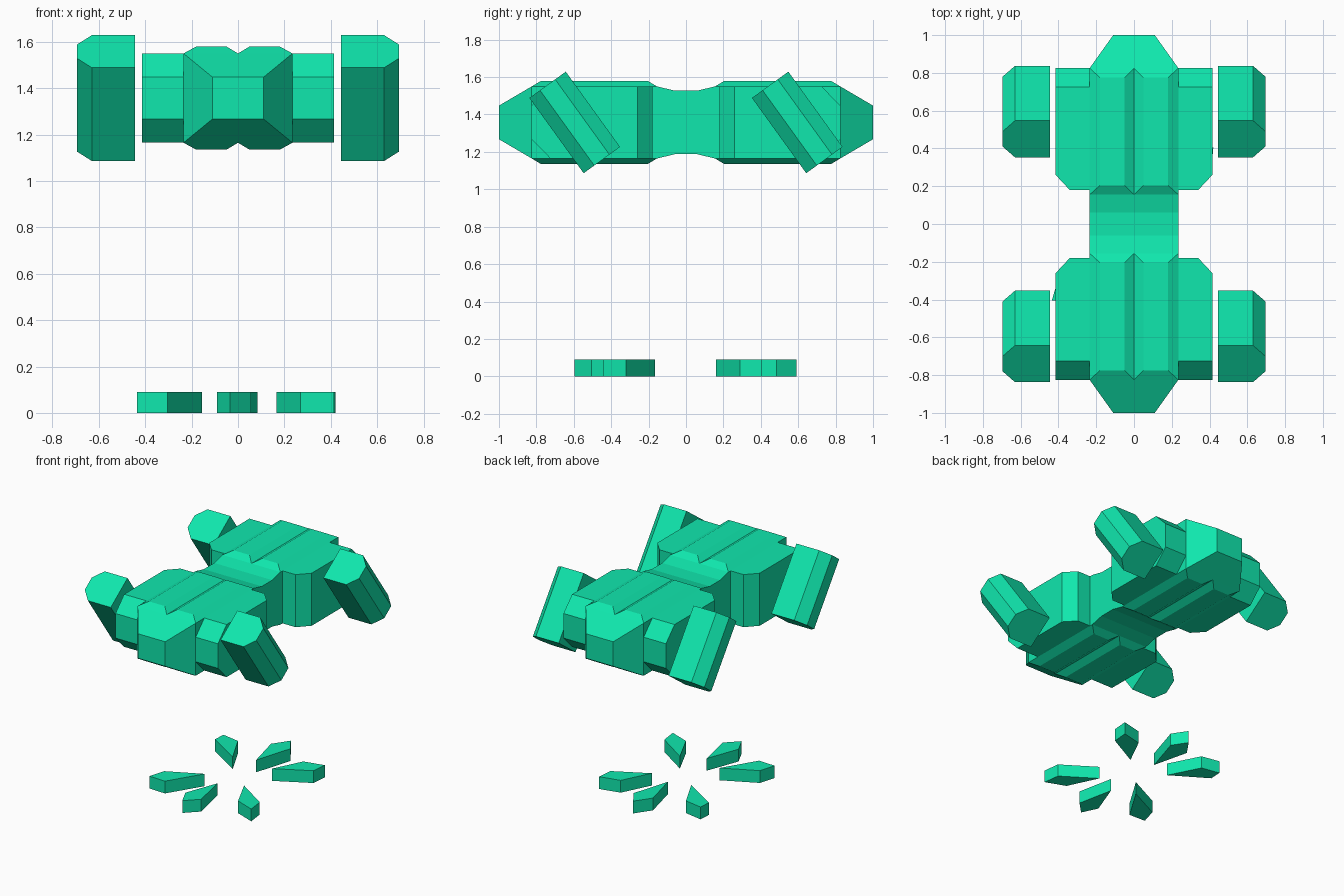
import bpy, bmesh, math
from mathutils import Matrix

if "Cube" in bpy.data.objects:
    bpy.data.objects.remove(bpy.data.objects["Cube"])

MID = 1.3575  # height of the body's centre line

mat = bpy.data.materials.new("mint")
mat.diffuse_color = (0.005, 0.80, 0.42, 1)
mat.use_nodes = True
mat.node_tree.nodes["Principled BSDF"].inputs["Base Color"].default_value = mat.diffuse_color


def loft(name, rings, loc, mirror=(), cap_start=True):
    """Skin a list of closed rings with equal point counts, cap the ends, mirror if asked."""
    bm = bmesh.new()
    loops = [[bm.verts.new(p) for p in ring] for ring in rings]
    n = len(loops[0])
    for a, b in zip(loops, loops[1:]):
        for i in range(n):
            j = (i + 1) % n
            bm.faces.new((a[i], a[j], b[j], b[i]))
    if cap_start:
        bm.faces.new(loops[0])
    bm.faces.new(loops[-1][::-1])
    bmesh.ops.recalc_face_normals(bm, faces=bm.faces)
    mesh = bpy.data.meshes.new(name)
    bm.to_mesh(mesh)
    bm.free()
    mesh.materials.append(mat)
    obj = bpy.data.objects.new(name, mesh)
    obj.location = loc
    bpy.context.collection.objects.link(obj)
    if mirror:
        mod = obj.modifiers.new("Mirror", 'MIRROR')
        mod.use_axis = ['X' in mirror, 'Y' in mirror, 'Z' in mirror]
        mod.use_mirror_merge = False
    return obj


def section(y, x0, x1, h):
    """Rectangle across the body at depth y, from x0 to x1 and +-h tall."""
    return [(x0, y, -h), (x1, y, -h), (x1, y, h), (x0, y, h)]


def plate(z, x0, x1, y0, y1):
    """Horizontal rectangle."""
    return [(x0, y0, z), (x1, y0, z), (x1, y1, z), (x0, y1, z)]


# Hull: tapered nose, front body, pinched waist, rear body, tapered tail
half = [(1.0, 0.11, 0.09), (0.825, 0.235, 0.1925), (0.155, 0.235, 0.1925), (0.06, 0.235, 0.17)]
stations = [(-y, w, h) for y, w, h in half] + half[::-1]
loft("hull", [section(y, -w, w, h) for y, w, h in stations], (0, 0, MID))

# Raised ridges on top and bottom, leaving a groove along the middle
loft("ridges", [plate(0.1925, 0, 0.235, -0.825, -0.155),
                plate(0.2225, 0.05, 0.18, -0.775, -0.205)],
     (0, 0, MID), "XYZ", cap_start=False)

# Shoulder blocks beside the hull, bevelled at the outer end and the waist
loft("shoulders", [section(y, 0.235, w, h) for y, w, h in
                   [(-0.825, 0.415, 0.09), (-0.725, 0.415, 0.1925),
                    (-0.26, 0.415, 0.1925), (-0.18, 0.34, 0.1925)]],
     (0, 0, MID), "XY")

# Slanted six-sided legs, all leaning the same way
tilt = Matrix.Rotation(math.radians(35.8), 3, 'X')
outline = [(0.445, -0.12), (0.63, -0.12), (0.695, -0.05),
           (0.695, 0.05), (0.63, 0.12), (0.445, 0.12)]
for name, y in (("front_legs", -0.595), ("rear_legs", 0.595)):
    loft(name, [[tilt @ Matrix.Translation((x, w, z)).translation for x, w in outline]
                for z in (-0.248, 0.248)], (0, y, MID), "X")

# Ring of pointed floor stones, each with its tip towards the centre
stones = [
    [(0.165, 0.16), (0.41, 0.29), (0.42, 0.405), (0.27, 0.37)],
    [(0.0, 0.21), (0.085, 0.485), (0.015, 0.59), (-0.065, 0.475)],
    [(-0.155, 0.16), (-0.27, 0.385), (-0.405, 0.41), (-0.41, 0.32)],
    [(-0.155, -0.165), (-0.40, -0.285), (-0.435, -0.405), (-0.305, -0.41)],
    [(0.0, -0.24), (-0.09, -0.48), (-0.035, -0.595), (0.055, -0.505)],
    [(0.165, -0.165), (0.27, -0.385), (0.415, -0.44), (0.40, -0.32)],
]
for i, pts in enumerate(stones):
    loft(f"floor_stone_{i + 1}", [[(x, y, z) for x, y in pts] for z in (0, 0.09)], (0, 0, 0))
